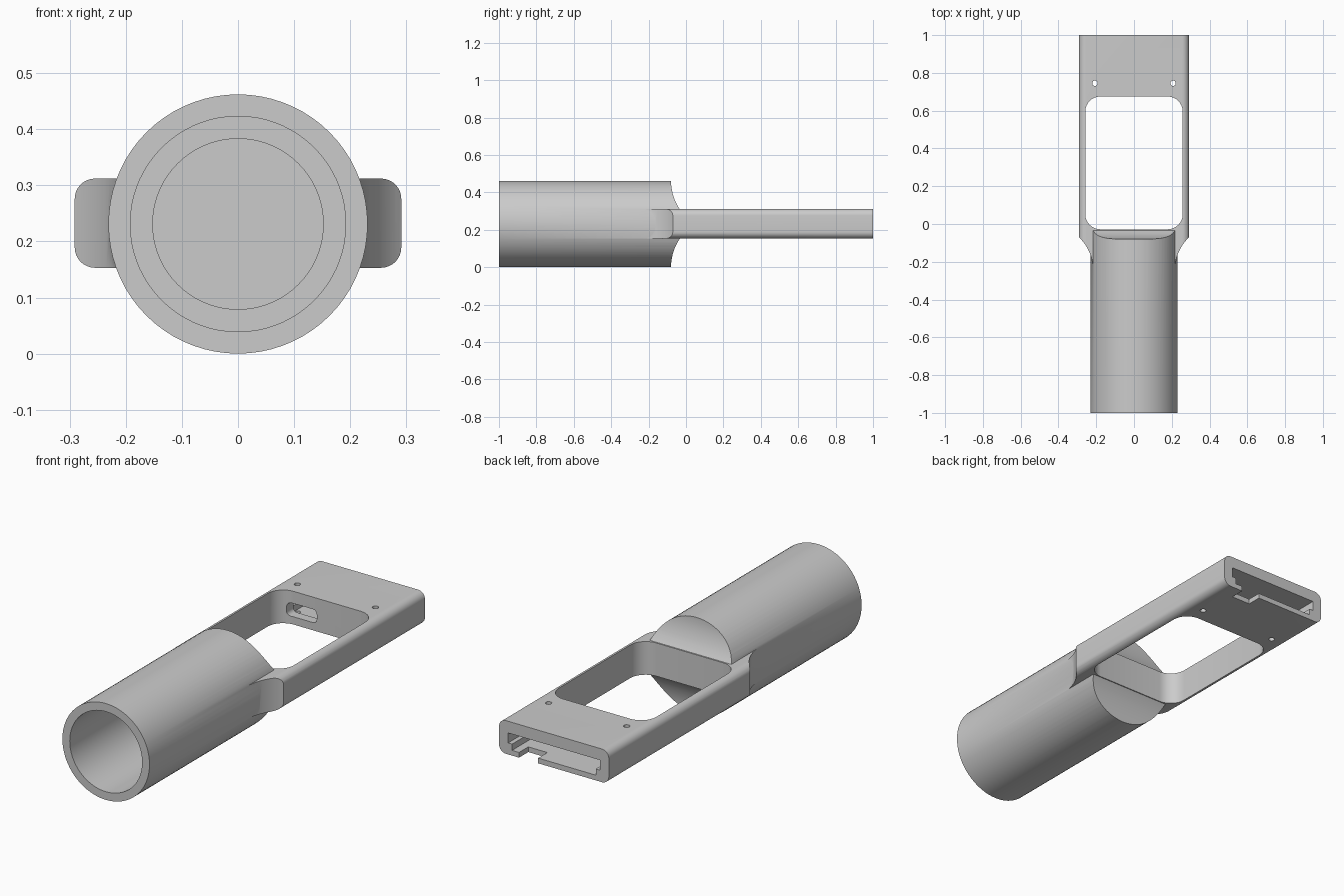
import bpy, bmesh
from math import cos, sin, pi

cube = bpy.data.objects.get("Cube")
if cube:
    bpy.data.objects.remove(cube, do_unlink=True)

grey = bpy.data.materials.new("light grey plastic")
grey.use_nodes = True
grey.diffuse_color = (0.6, 0.6, 0.6, 1)
grey.node_tree.nodes["Principled BSDF"].inputs["Base Color"].default_value = (0.6, 0.6, 0.6, 1)

MID = 0.231          # height of the tube axis and plate centre
TUBE_R = 0.231


def circle(u, v, r, n=72):
    return [(u + r * cos(2 * pi * i / n), v + r * sin(2 * pi * i / n)) for i in range(n)]


def rounded(u0, u1, v0, v1, r, n=8):
    """Rounded rectangle outline, counter-clockwise."""
    pts = []
    corners = [(u1 - r, v1 - r), (u0 + r, v1 - r), (u0 + r, v0 + r), (u1 - r, v0 + r)]
    for k, (cu, cv) in enumerate(corners):
        for i in range(n + 1):
            a = pi / 2 * (k + i / n)
            pts.append((cu + r * cos(a), cv + r * sin(a)))
    return pts


def rect(u0, u1, v0, v1):
    return [(u0, v0), (u1, v0), (u1, v1), (u0, v1)]


def prism(name, outline, axis, a, b):
    """Extrude a 2D outline from a to b along an axis."""
    place = {"X": lambda u, v, d: (d, u, v),
             "Y": lambda u, v, d: (u, d, v),
             "Z": lambda u, v, d: (u, v, d)}[axis]
    bm = bmesh.new()
    low = [bm.verts.new(place(u, v, a)) for u, v in outline]
    high = [bm.verts.new(place(u, v, b)) for u, v in outline]
    bm.faces.new(low)
    bm.faces.new(high)
    for i in range(len(low)):
        j = (i + 1) % len(low)
        bm.faces.new((low[i], low[j], high[j], high[i]))
    bmesh.ops.recalc_face_normals(bm, faces=bm.faces)
    mesh = bpy.data.meshes.new(name)
    bm.to_mesh(mesh)
    bm.free()
    mesh.materials.append(grey)
    obj = bpy.data.objects.new(name, mesh)
    bpy.context.collection.objects.link(obj)
    return obj


def combine(target, other, operation):
    """Apply a boolean and discard the second object."""
    bpy.context.view_layer.objects.active = target
    mod = target.modifiers.new("boolean", "BOOLEAN")
    mod.operation = operation
    mod.solver = "EXACT"
    mod.object = other
    bpy.ops.object.modifier_apply(modifier=mod.name)
    bpy.data.objects.remove(other, do_unlink=True)


def cut(target, *args):
    combine(target, prism("cutter", *args), "DIFFERENCE")


# Round tube, its far end scooped down to the plate above and below
tube = prism("tube", circle(0, MID, TUBE_R), "Y", -1, -0.028)
for z in (MID - TUBE_R, MID + TUBE_R):
    cut(tube, circle(0.19, z, 0.27, 128), "X", -0.4, 0.4)

# Flat frame with rounded long edges and a neck flaring in to the tube
body = prism("handle_frame", rounded(-0.291, 0.291, 0.153, 0.312, 0.036), "Y", -0.25, 1)
for side in (-1, 1):
    cut(body, circle(side * 0.465, -0.25, 0.25, 128), "Z", 0, 0.5)
combine(body, tube, "UNION")

# Stepped bore in the tube
cut(body, circle(0, MID, 0.192), "Y", -1.1, -0.36)
cut(body, circle(0, MID, 0.152), "Y", -0.4, -0.27)

# Large window through the frame
cut(body, rounded(-0.258, 0.258, -0.028, 0.675, 0.08), "Z", -0.1, 0.6)

# Stepped pocket from the back end, with a notch in its floor
cut(body, rect(-0.243, 0.243, 0.208, 0.256), "Y", 0.72, 1.1)
cut(body, rect(-0.222, 0.222, 0.178, 0.23), "Y", 0.72, 1.1)
cut(body, rect(0.084, 0.185, 0.93, 1.1), "Z", 0.1, 0.2)

# Cable opening between window and pocket, then two screw holes
cut(body, rounded(-0.21, -0.055, 0.19, 0.254, 0.02), "Y", 0.6, 0.75)
for x in (-0.207, 0.207):
    cut(body, circle(x, 0.745, 0.014, 24), "Z", 0.1, 0.4)

bpy.ops.object.select_all(action="DESELECT")
body.select_set(True)
bpy.context.view_layer.objects.active = body
bpy.ops.object.shade_smooth_by_angle(angle=pi / 6)
